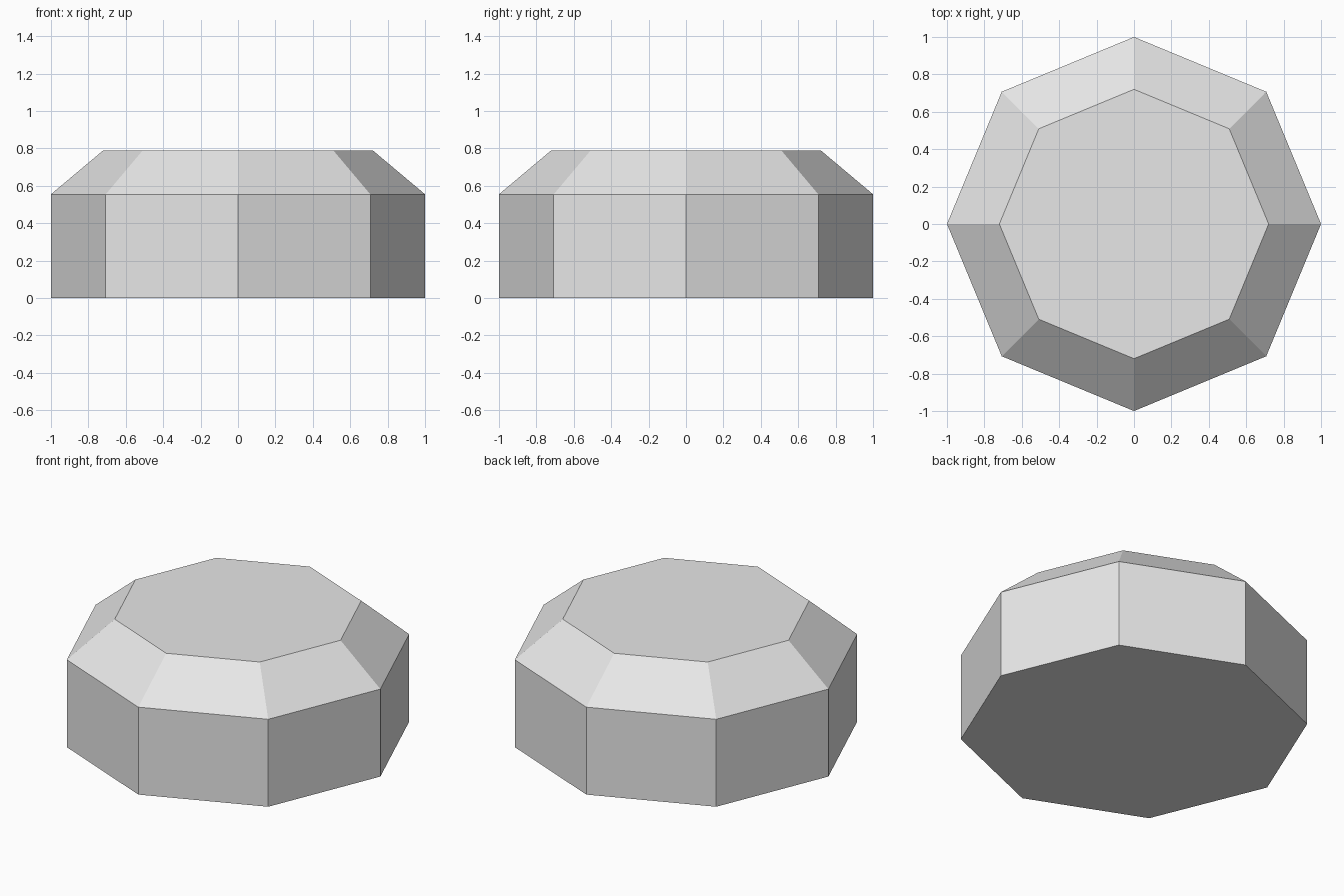
import bpy
import bmesh
from math import cos, sin, tau

if "Cube" in bpy.data.objects:
    bpy.data.objects.remove(bpy.data.objects["Cube"], do_unlink=True)

SIDES = 8
PROFILE = [(1.0, 0.0), (1.0, 0.555), (0.72, 0.79)]  # radius, height

grey = bpy.data.materials.new("light grey")
grey.use_nodes = True
colour = (0.8, 0.8, 0.8, 1.0)
grey.diffuse_color = colour
grey.node_tree.nodes["Principled BSDF"].inputs["Base Color"].default_value = colour


def ring(bm, radius, z):
    return [bm.verts.new((radius * cos(tau * i / SIDES), radius * sin(tau * i / SIDES), z))
            for i in range(SIDES)]


# Octagonal block: upright walls, sloped shoulder, flat caps
bm = bmesh.new()
rings = [ring(bm, r, z) for r, z in PROFILE]
for low, high in zip(rings, rings[1:]):
    for i in range(SIDES):
        j = (i + 1) % SIDES
        bm.faces.new((low[i], low[j], high[j], high[i]))
bm.faces.new(rings[0][::-1])
bm.faces.new(rings[-1])

mesh = bpy.data.meshes.new("octagonal_block")
bm.to_mesh(mesh)
bm.free()
mesh.materials.append(grey)
block = bpy.data.objects.new("octagonal_block", mesh)
bpy.context.collection.objects.link(block)
